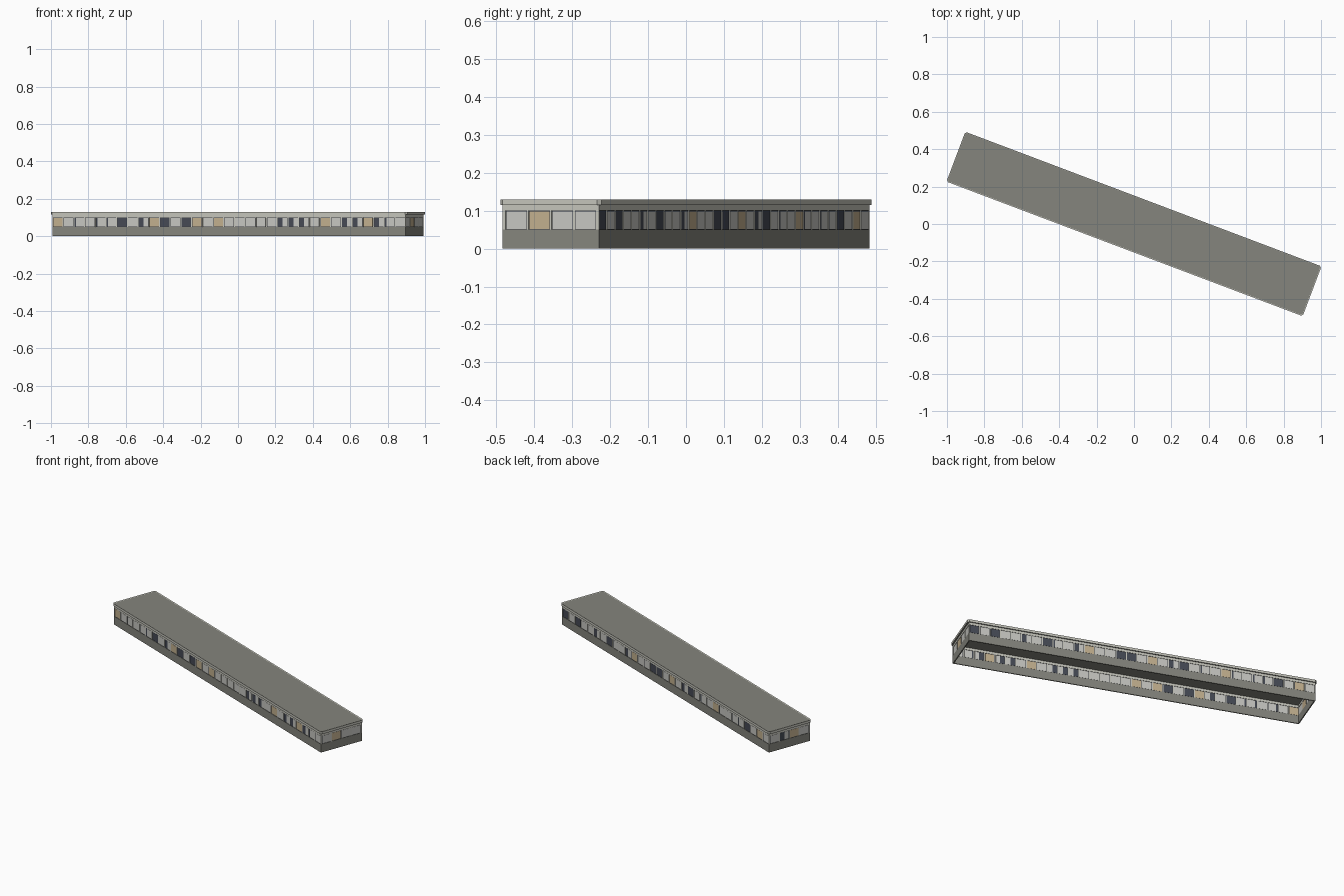
import bpy, bmesh, math, random
from mathutils import Matrix, Vector

if "Cube" in bpy.data.objects:
    bpy.data.objects.remove(bpy.data.objects["Cube"])

random.seed(7)
ANGLE = math.radians(-20.7)
LENGTH, WIDTH, THICK = 2.018, 0.272, 0.006      # wall ring
ROOF_L, ROOF_W = 2.036, 0.285
SILL, HEAD, EAVE, TOP = 0.05, 0.10, 0.115, 0.13


def material(name, rgb):
    m = bpy.data.materials.new(name)
    m.diffuse_color = (*rgb, 1)
    m.use_nodes = True
    m.node_tree.nodes["Principled BSDF"].inputs["Base Color"].default_value = m.diffuse_color
    return m


concrete = material("grey concrete", (0.235, 0.235, 0.205))
plaster = material("pale plaster", (0.55, 0.55, 0.49))
blind = material("white blind", (0.57, 0.57, 0.54))
curtain = material("tan curtain", (0.54, 0.43, 0.27))
glass = material("dark glass", (0.06, 0.068, 0.09))
frame = material("dark frame", (0.045, 0.047, 0.055))

parts = {n: bmesh.new() for n in
         ("plinth", "wall_head", "piers", "window_frames",
          "dark_panes", "white_blinds", "tan_curtains")}


def box(part, mat, x0, x1, y0, y1, z0, z1):
    centre = Vector(((x0 + x1) / 2, (y0 + y1) / 2, (z0 + z1) / 2))
    bmesh.ops.create_cube(parts[part], size=1, matrix=mat @ Matrix.Translation(centre)
                          @ Matrix.Diagonal((x1 - x0, y1 - y0, z1 - z0, 1)))


def finish(name, bm, mats):
    me = bpy.data.meshes.new(name)
    bm.to_mesh(me)
    bm.free()
    for m in mats:
        me.materials.append(m)
    ob = bpy.data.objects.new(name, me)
    bpy.context.collection.objects.link(ob)
    return ob


def window(mat, x0, x1, y, kind):
    """Dark frame plate with panes showing on both sides."""
    box("window_frames", mat, x0, x1, y + 0.002, y + 0.004, SILL, HEAD)
    a, b = x0 + 0.002, x1 - 0.002
    # share of the window left as open dark glass
    split = a + (b - a) * {"D": 1, "H": 0.5, "S": 0.14}.get(kind, 0)
    cover = "tan_curtains" if kind == "T" else "white_blinds"
    for part, p, q in (("dark_panes", a, split), (cover, split, b)):
        if q - p > 1e-4:
            box(part, mat, p, q, y + 0.0012, y + 0.0048, SILL + 0.002, HEAD - 0.002)


def wall(turn, length, half, pattern):
    """One side: plinth, head band, piers and a row of windows."""
    mat = Matrix.Rotation(ANGLE + math.radians(turn), 4, 'Z')
    y = -half
    h = length / 2
    box("plinth", mat, -h, h, y, y + THICK, 0, SILL)
    box("wall_head", mat, -h, h, y, y + THICK, HEAD, EAVE)
    n = len(pattern)
    pitch = length / n
    for i in range(n + 1):
        x = -h + i * pitch
        box("piers", mat, max(x - 0.0025, -h), min(x + 0.0025, h), y, y + THICK, SILL, HEAD)
    for i, kind in enumerate(pattern):
        x = -h + i * pitch
        window(mat, x + 0.0025, x + pitch - 0.0025, y, kind)


# Four walls: front, right end, back, left end
back = "".join(random.choice("LLLTTDDHHS") for _ in range(33))
wall(0, LENGTH, WIDTH / 2, "TLSLSSDLHTDLDTLTLLLLLHHHLTLHHTHSL")
wall(90, WIDTH - 2 * THICK, LENGTH / 2, "LTLL")
wall(180, LENGTH, WIDTH / 2, back)
wall(270, WIDTH - 2 * THICK, LENGTH / 2, "LHTL")

colours = {"plinth": concrete, "wall_head": plaster, "piers": plaster,
           "window_frames": frame, "dark_panes": glass,
           "white_blinds": blind, "tan_curtains": curtain}
for name, bm in parts.items():
    finish(name, bm, [colours[name]])

# Roof slab: clipped corners, pale rim, slightly sunken grey deck
bm = bmesh.new()
c = 0.009
hx, hy = ROOF_L / 2, ROOF_W / 2
outline = [(hx - c, -hy), (hx, -hy + c), (hx, hy - c), (hx - c, hy),
           (-hx + c, hy), (-hx, hy - c), (-hx, -hy + c), (-hx + c, -hy)]
base = bm.faces.new([bm.verts.new((x, y, EAVE)) for x, y in outline])
ext = bmesh.ops.extrude_face_region(bm, geom=[base], use_keep_orig=True)
bmesh.ops.translate(bm, verts=[v for v in ext["geom"] if isinstance(v, bmesh.types.BMVert)],
                    vec=(0, 0, TOP - EAVE))
bmesh.ops.recalc_face_normals(bm, faces=bm.faces)
deck = max(bm.faces, key=lambda f: f.calc_center_median().z)
bmesh.ops.inset_region(bm, faces=[deck], thickness=0.005, depth=0)
bmesh.ops.translate(bm, verts=deck.verts, vec=(0, 0, -0.002))
for f in bm.faces:
    f.material_index = 1
deck.material_index = 0
min(bm.faces, key=lambda f: f.calc_center_median().z).material_index = 0
bm.transform(Matrix.Rotation(ANGLE, 4, 'Z'))
finish("roof", bm, [concrete, plaster])
